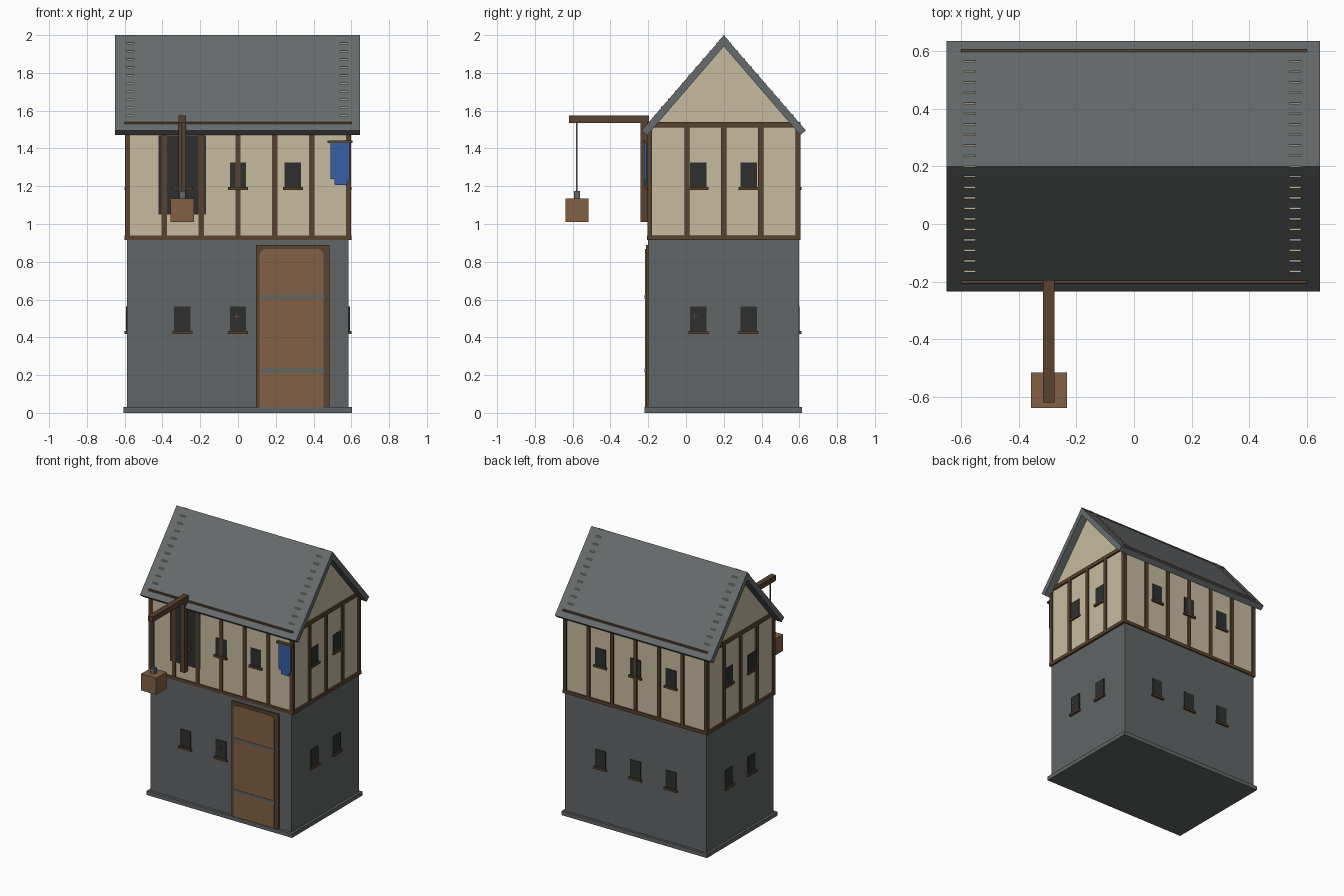
import bpy, bmesh, math

if "Cube" in bpy.data.objects:
    bpy.data.objects.remove(bpy.data.objects["Cube"])

# ---- colours (sRGB to linear) ----
def colour(name, r, g, b):
    m = bpy.data.materials.new(name)
    lin = [((c / 255 + 0.055) / 1.055) ** 2.4 for c in (r, g, b)]
    m.diffuse_color = (*lin, 1)
    m.use_nodes = True
    m.node_tree.nodes["Principled BSDF"].inputs["Base Color"].default_value = m.diffuse_color
    return m

STONE = colour("stone_grey", 97, 101, 102)
ROOF = colour("roof_slate", 103, 107, 108)
PLASTER = colour("cream_plaster", 199, 187, 160)
TIMBER = colour("dark_timber", 88, 66, 46)
PLANK = colour("light_wood", 130, 96, 68)
GLASS = colour("dark_opening", 46, 47, 47)
CLOTH = colour("blue_cloth", 54, 94, 166)

# ---- helpers ----
def finish(bm, name, mat):
    bmesh.ops.recalc_face_normals(bm, faces=bm.faces)
    me = bpy.data.meshes.new(name)
    bm.to_mesh(me)
    bm.free()
    me.materials.append(mat)
    ob = bpy.data.objects.new(name, me)
    bpy.context.collection.objects.link(ob)
    return ob

def boxes(name, mat, items):
    """One object from boxes given as (x0, x1, y0, y1, z0, z1)."""
    bm = bmesh.new()
    for x0, x1, y0, y1, z0, z1 in items:
        vs = bmesh.ops.create_cube(bm, size=1)["verts"]
        for v in vs:
            v.co = (x1 if v.co.x > 0 else x0, y1 if v.co.y > 0 else y0,
                    z1 if v.co.z > 0 else z0)
    return finish(bm, name, mat)

def prism(name, mat, pts, a, b, axis):
    """Extrude a profile: (y, z) along x, or (x, z) along y."""
    bm = bmesh.new()
    place = (lambda p, d: (d, *p)) if axis == "x" else (lambda p, d: (p[0], d, p[1]))
    f = bm.faces.new([bm.verts.new(place(p, a)) for p in pts])
    ext = bmesh.ops.extrude_face_region(bm, geom=[f])["geom"]
    for v in ext:
        if isinstance(v, bmesh.types.BMVert):
            v.co["xyz".index(axis)] = b
    return finish(bm, name, mat)

FRONT, BACK, SIDE = -0.2, 0.597, 0.588
RIDGE_Y = 0.2

# ---- walls ----
boxes("plinth", STONE, [(-0.605, 0.603, -0.22, 0.615, 0, 0.03)])
boxes("stone_storey", STONE, [(-SIDE, 0.585, FRONT, BACK, 0.02, 0.92)])
prism("plaster_storey", PLASTER,
      [(FRONT, 0.92), (BACK, 0.92), (BACK, 1.49), (RIDGE_Y, 1.95), (FRONT, 1.49)],
      -SIDE, SIDE, "x")

# ---- roof ----
prism("roof", ROOF,
      [(RIDGE_Y, 1.998), (-0.235, 1.495), (-0.205, 1.47), (RIDGE_Y, 1.94),
       (0.605, 1.47), (0.635, 1.495)], -0.65, 0.645, "x")
prism("ridge_cap", ROOF,
      [(RIDGE_Y, 2.0), (0.174, 1.971), (RIDGE_Y, 1.96), (0.226, 1.971)],
      -0.65, 0.645, "x")
studs = []
for i in range(-10, 11):
    y = RIDGE_Y + i * 0.0365
    z = 1.998 - 1.16 * abs(i) * 0.0365
    for x in (-0.57, 0.56):
        studs.append((x - 0.02, x + 0.02, y - 0.003, y + 0.003, z - 0.012, min(z + 0.005, 2)))
boxes("roof_studs", PLASTER, studs)

# ---- timber framing ----
bands = []
for z0, z1 in ((0.915, 0.94), (1.512, 1.54)):
    bands += [(-0.6, 0.6, -0.206, -0.18, z0, z1), (-0.6, 0.6, 0.58, 0.606, z0, z1),
              (-0.6, -0.575, -0.206, 0.606, z0, z1), (0.575, 0.6, -0.206, 0.606, z0, z1)]
boxes("timber_bands", TIMBER, bands)
posts = []
for i in range(7):
    x = -0.585 + i * 0.195
    for y in (-0.192, 0.592):
        posts.append((x - 0.014, x + 0.014, y - 0.013, y + 0.013, 0.92, 1.53))
for i in range(1, 4):
    y = -0.19 + i * 0.195
    for x in (-0.586, 0.586):
        posts.append((x - 0.013, x + 0.013, y - 0.014, y + 0.014, 0.92, 1.53))
boxes("timber_posts", TIMBER, posts)

# ---- windows and sills ----
panes, sills = [], []
def window(side, c, z):
    for out, half, lo, hi, into in ((0.004, 0.043, z, z + 0.133, panes),
                                    (0.014, 0.053, z - 0.012, z + 0.004, sills)):
        if side == "front":
            into.append((c - half, c + half, FRONT - out, FRONT + 0.01, lo, hi))
        elif side == "back":
            into.append((c - half, c + half, BACK - 0.01, BACK + out, lo, hi))
        elif side == "right":
            into.append((SIDE - 0.01, SIDE + out, c - half, c + half, lo, hi))
        else:
            into.append((-SIDE - out, -SIDE + 0.01, c - half, c + half, lo, hi))

for z in (0.43, 1.193):
    for x in (-0.295, 0, 0.29):
        window("back", x, z)
        if not (z < 1 and x > 0.1):      # the door takes this place
            window("front", x, z)
    for y in (0.065, 0.332):
        window("left", y, z)
        window("right", y, z)
boxes("window_panes", GLASS, panes)
boxes("window_sills", TIMBER, sills)
boxes("window_crosses", TIMBER,
      [(-0.022, 0.008, -0.206, -0.2, 0.507, 0.513), (-0.01, -0.004, -0.206, -0.2, 0.495, 0.525),
       (0.585, 0.594, 0.03, 0.06, 0.507, 0.513), (0.585, 0.594, 0.042, 0.048, 0.495, 0.525)])

# ---- loading hatch and hoist ----
boxes("loading_hatch", GLASS, [(-0.42, -0.17, -0.204, -0.19, 1.05, 1.468)])
boxes("hoist_frame", TIMBER,
      [(-0.315, -0.275, -0.24, -0.2, 1.01, 1.54), (-0.315, -0.275, -0.62, -0.195, 1.535, 1.575)])
boxes("hoist_rope", STONE, [(-0.299, -0.291, -0.582, -0.574, 1.16, 1.54)])
boxes("hoist_hook", STONE, [(-0.311, -0.279, -0.594, -0.562, 1.13, 1.175)])
boxes("crate", PLANK, [(-0.357, -0.233, -0.638, -0.515, 1.01, 1.135)])

# ---- door ----
boxes("door_frame", TIMBER, [(0.095, 0.485, -0.212, -0.19, 0.03, 0.89)])
arch = [(0.115, 0.03), (0.452, 0.03)]
for cx, a0 in ((0.422, 0), (0.145, 90)):
    for k in range(4):
        a = math.radians(a0 + 30 * k)
        arch.append((cx + 0.03 * math.cos(a), 0.838 + 0.03 * math.sin(a)))
prism("door_panel", PLANK, arch, -0.216, -0.2, "y")
boxes("door_straps", STONE, [(0.118, 0.456, -0.219, -0.21, z, z + 0.02) for z in (0.215, 0.603)])

# ---- banner ----
prism("banner", CLOTH,
      [(0.49, 1.432), (0.49, 1.238), (0.512, 1.238), (0.512, 1.208),
       (0.572, 1.205), (0.59, 1.238), (0.59, 1.432)], -0.222, -0.21, "y")
boxes("banner_rod", TIMBER, [(0.475, 0.605, -0.226, -0.2, 1.43, 1.443)])
